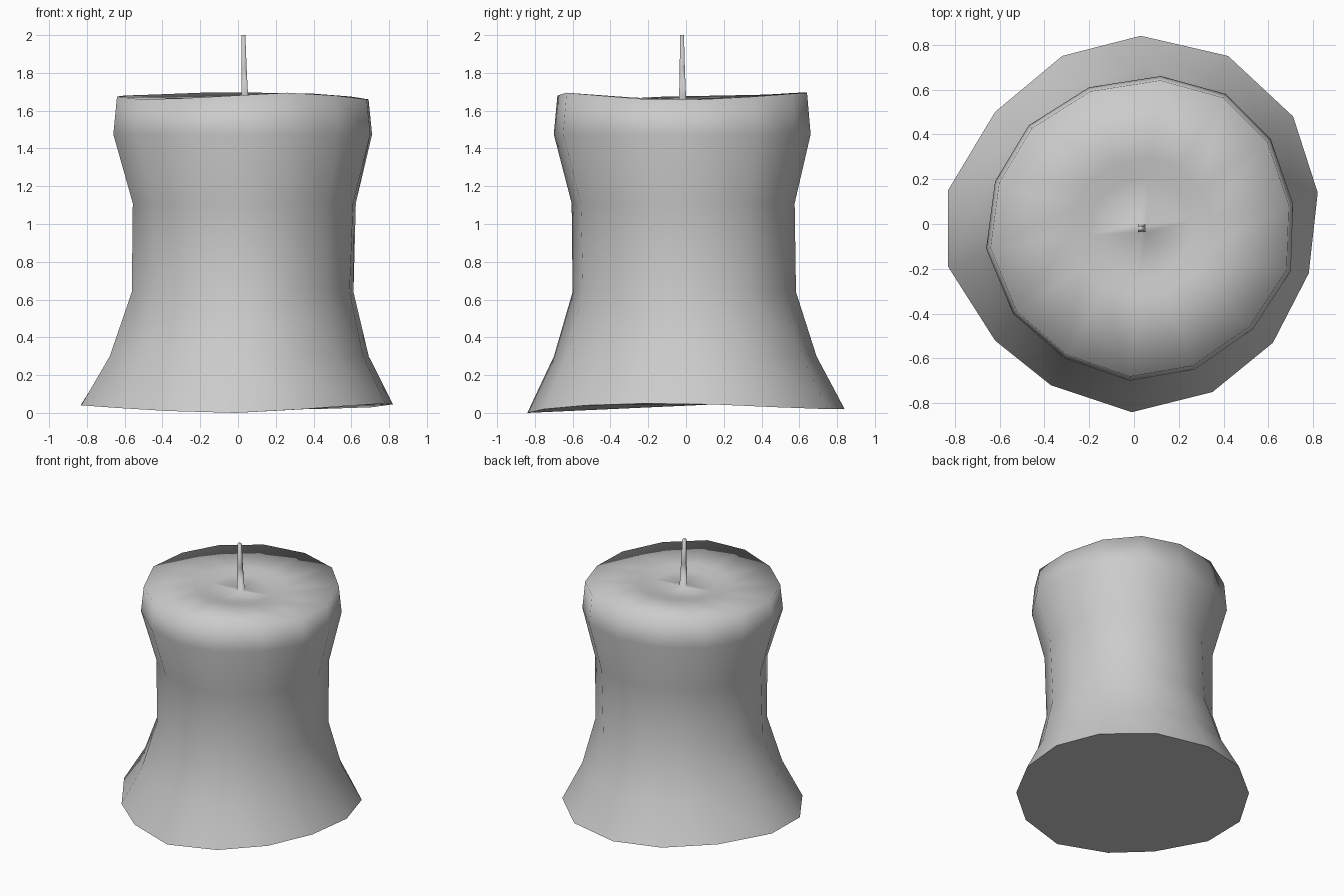
import bpy, bmesh
from math import radians
from mathutils import Vector

cube = bpy.data.objects.get("Cube")
if cube:
    bpy.data.objects.remove(cube, do_unlink=True)

grey = bpy.data.materials.new("wax_grey")
grey.use_nodes = True
colour = (0.6, 0.6, 0.6, 1)
grey.diffuse_color = colour
grey.node_tree.nodes["Principled BSDF"].inputs["Base Color"].default_value = colour

# Hand-shaped outlines of the foot and of the widest ring near the top
FOOT = [(.03, .84), (.42, .75), (.71, .48), (.82, .14), (.78, -.22), (.62, -.53), (.35, -.75),
        (-.01, -.84), (-.37, -.72), (-.62, -.52), (-.83, -.19), (-.83, .15), (-.62, .5), (-.32, .75)]
SHOULDER = [(.12, .66), (.41, .58), (.61, .38), (.71, .09), (.70, -.21), (.53, -.47), (.27, -.65),
            (-.02, -.70), (-.31, -.60), (-.54, -.40), (-.66, -.11), (-.62, .19), (-.47, .44), (-.20, .61)]
# Uneven heights around the foot and around the rim, in hundredths
FOOT_RISE = [2, 2, 3, 4.5, 5, 4, 2, 0, 1, 2.5, 4, 4.5, 4, 3]
RIM_RISE = [3.5, 3, 1.5, 0, 0, 2, 3.5, 2, .5, 0, 1.5, 2, 2.5, 3.5]
CENTRE = Vector((.03, -.02))


def add_ring(bm, blend, scale, shift, height, rise, share):
    """Blend foot into shoulder, scale about the ring's centre and lift it unevenly."""
    middle = CENTRE * blend
    ring = []
    for a, b, lift in zip(FOOT, SHOULDER, rise):
        p = middle + (Vector(a).lerp(Vector(b), blend) - middle) * scale
        ring.append(bm.verts.new((p.x + shift, p.y, height + share * lift / 100)))
    return ring


def skin(bm, rings):
    """Join successive rings of vertices with quads."""
    for low, high in zip(rings, rings[1:]):
        for i in range(len(low)):
            j = (i + 1) % len(low)
            bm.faces.new((low[i], low[j], high[j], high[i]))


def loop_edges(bm, ring):
    return [bm.edges.get((v, ring[i - 1])) for i, v in enumerate(ring)]


bm = bmesh.new()

# Wax body: blend, scale, sideways shift, height, share of the rim's unevenness
wax = [add_ring(bm, 0, 1, 0, 0, FOOT_RISE, 1)]
for blend, scale, shift, height, share in [
        (.2, .86, .005, .30, 0), (.45, .77, .015, .64, 0), (.75, .82, .015, 1.11, 0),
        (1, 1, 0, 1.475, 0), (1, .972, 0, 1.66, 1), (1, .46, 0, 1.661, .3), (1, .33, 0, 1.645, .2)]:
    wax.append(add_ring(bm, blend, scale, shift, height, RIM_RISE, share))
skin(bm, wax)
bm.faces.new(wax[0])

# Wick: slim tapered post growing out of the dip in the wax
wick = []
for x, y, half, z in [(.036, -.018, .019, 1.645), (.032, -.02, .014, 1.82), (.029, -.021, .01, 2)]:
    wick.append([bm.verts.new((x + dx * half, y + dy * half, z))
                 for dx, dy in ((-1, 1), (1, 1), (1, -1), (-1, -1))])
skin(bm, wick)
bm.faces.new(wick[-1])

# Pool of wax between the dip and the wick
bmesh.ops.bridge_loops(bm, edges=loop_edges(bm, wax[-1]) + loop_edges(bm, wick[0]))
bmesh.ops.recalc_face_normals(bm, faces=bm.faces)

mesh = bpy.data.meshes.new("candle")
bm.to_mesh(mesh)
bm.free()
mesh.materials.append(grey)
candle = bpy.data.objects.new("candle", mesh)
bpy.context.collection.objects.link(candle)
bpy.ops.object.select_all(action="DESELECT")
candle.select_set(True)
bpy.context.view_layer.objects.active = candle
bpy.ops.object.shade_smooth_by_angle(angle=radians(97))
